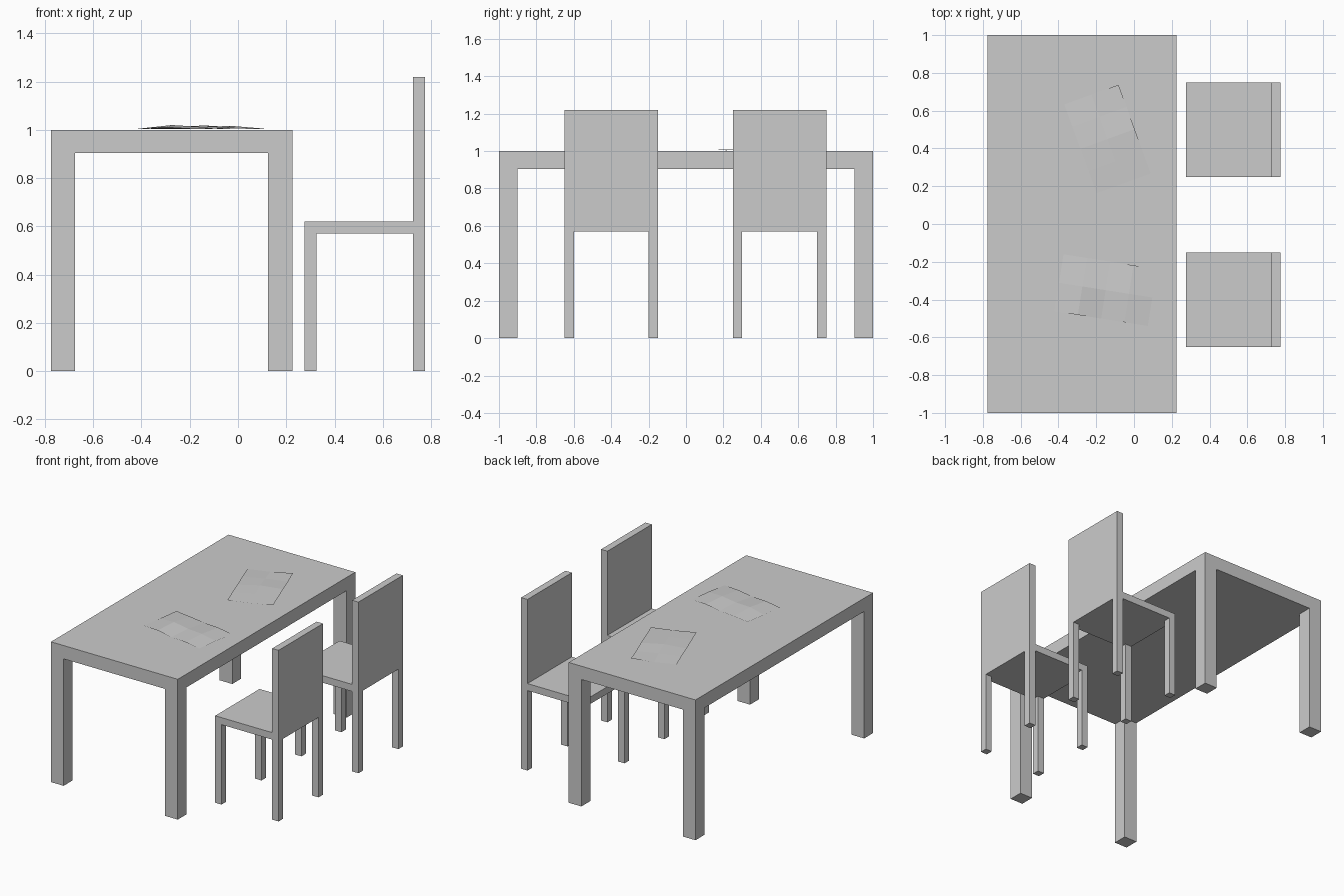
import bpy, bmesh, math, random
from mathutils import Matrix, Vector

cube = bpy.data.objects.get("Cube")
if cube:
    bpy.data.objects.remove(cube, do_unlink=True)

# One plain grey for everything
grey = bpy.data.materials.new("plain grey")
grey.use_nodes = True
colour = (0.6, 0.6, 0.6, 1)
grey.diffuse_color = colour
grey.node_tree.nodes["Principled BSDF"].inputs["Base Color"].default_value = colour


def finish(bm, name):
    mesh = bpy.data.meshes.new(name)
    bm.to_mesh(mesh)
    bm.free()
    mesh.materials.append(grey)
    obj = bpy.data.objects.new(name, mesh)
    bpy.context.collection.objects.link(obj)
    return obj


def slab_on_legs(name, centre, size, z_low, z_high, leg, back_top=None):
    """Slab with corner legs pulled down and, optionally, a backrest pulled up at +x."""
    bm = bmesh.new()
    middle = Vector((centre[0], centre[1], (z_low + z_high) / 2))
    scale = Matrix.Diagonal((size[0], size[1], z_high - z_low, 1))
    bmesh.ops.create_cube(bm, size=1, matrix=Matrix.Translation(middle) @ scale)
    # Cut the slab into strips one leg wide along every side
    for axis in (0, 1):
        for side in (-1, 1):
            point = middle.copy()
            point[axis] += side * (size[axis] / 2 - leg)
            normal = Vector((axis == 0, axis == 1, 0))
            bmesh.ops.bisect_plane(bm, geom=bm.verts[:] + bm.edges[:] + bm.faces[:],
                                   plane_co=point, plane_no=normal)
    bm.normal_update()

    def offset(face, axis):
        return face.calc_center_median()[axis] - centre[axis]

    corners = [f for f in bm.faces if f.normal.z < -0.5
               and all(abs(offset(f, a)) > size[a] / 2 - leg for a in (0, 1))]
    strip = [f for f in bm.faces if f.normal.z > 0.5
             and offset(f, 0) > size[0] / 2 - leg]
    # Legs
    for face in bmesh.ops.extrude_discrete_faces(bm, faces=corners)["faces"]:
        for v in face.verts:
            v.co.z = 0
    # Backrest
    if back_top:
        for item in bmesh.ops.extrude_face_region(bm, geom=strip)["geom"]:
            if isinstance(item, bmesh.types.BMVert):
                item.co.z = back_top
        bmesh.ops.delete(bm, geom=[f for f in strip if f.is_valid], context='FACES_ONLY')
    bmesh.ops.dissolve_limit(bm, angle_limit=0.01, verts=bm.verts[:], edges=bm.edges[:])
    bmesh.ops.recalc_face_normals(bm, faces=bm.faces[:])
    return finish(bm, name)


def place_mat(name, centre, angle, seed):
    """Thin, slightly rumpled cloth lying on the table."""
    rng = random.Random(seed)
    bm = bmesh.new()
    bmesh.ops.create_grid(bm, x_segments=4, y_segments=2, size=0.5)
    for v in bm.verts:
        edge = abs(v.co.x) > 0.4 or abs(v.co.y) > 0.4
        v.co.x *= 0.5
        v.co.y *= 0.305
        v.co.z = rng.uniform(0.002, 0.011) if edge else rng.uniform(0.01, 0.02)
    turn = Matrix.Rotation(math.radians(angle), 4, 'Z')
    bm.transform(Matrix.Translation((*centre, 1.0)) @ turn)
    return finish(bm, name)


slab_on_legs("table", (-0.275, 0), (1, 2), 0.905, 1.0, 0.1)
for label, y in (("left", 0.5), ("right", -0.4)):
    slab_on_legs(label + "_chair", (0.525, y), (0.5, 0.5), 0.57, 0.62, 0.05, 1.22)
place_mat("back_place_mat", (-0.14, 0.45), -70, 3)
place_mat("front_place_mat", (-0.15, -0.35), -9, 8)
